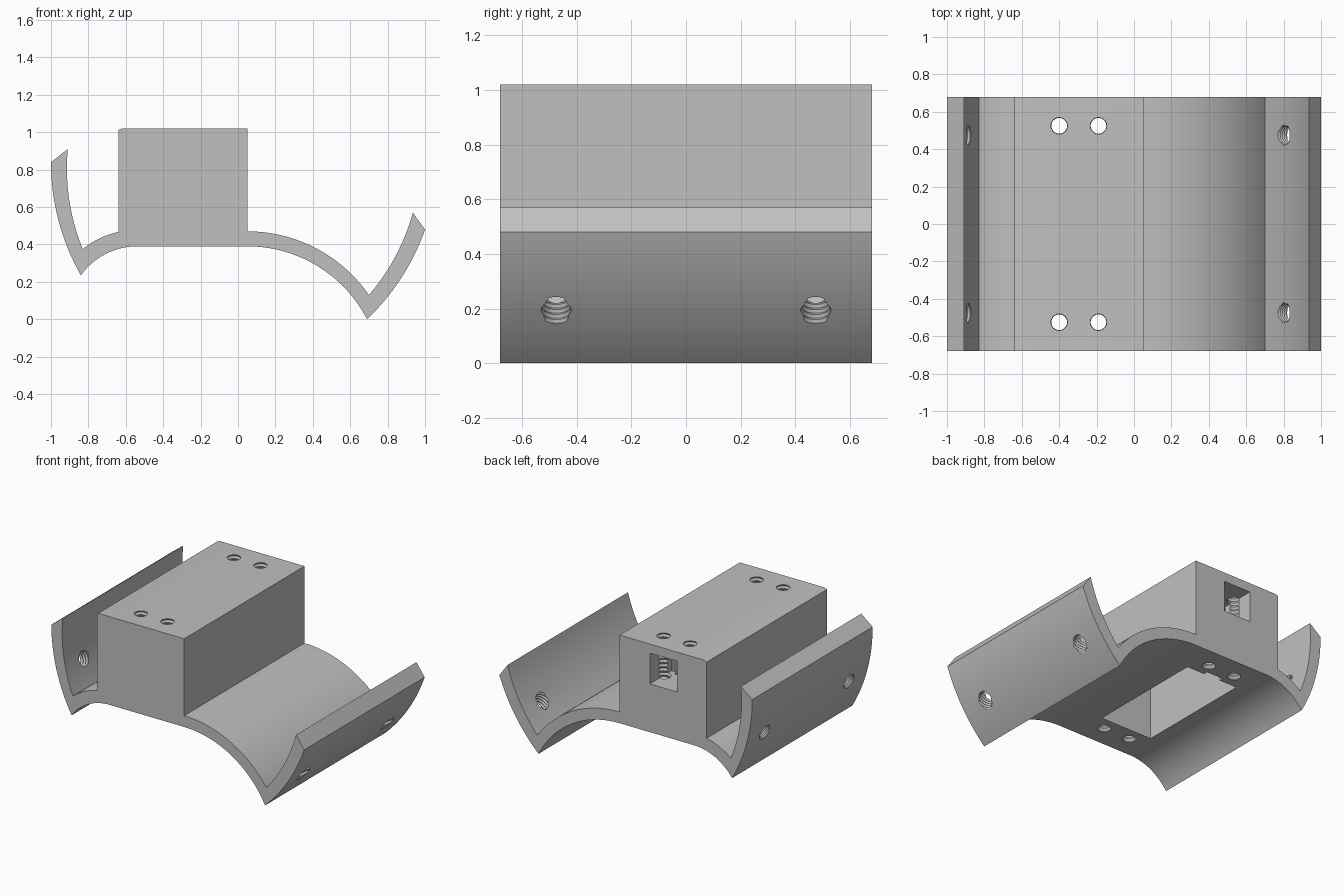
import bpy, bmesh, math
from mathutils import Vector

default = bpy.data.objects.get("Cube")
if default:
    bpy.data.objects.remove(default)

HALF_LENGTH = 0.68

grey = bpy.data.materials.new("light_grey")
grey.use_nodes = True
grey.diffuse_color = (0.53, 0.53, 0.53, 1)
grey.node_tree.nodes["Principled BSDF"].inputs["Base Color"].default_value = (0.53, 0.53, 0.53, 1)


def arc(start, end, radius, steps=16):
    """Points from start to end on a circle whose centre lies right of the path."""
    a, b = Vector(start), Vector(end)
    chord = b - a
    right = Vector((chord.y, -chord.x)).normalized()
    reach = math.sqrt(radius ** 2 - (chord.length / 2) ** 2)
    centre = (a + b) / 2 + right * reach
    first = math.atan2(a.y - centre.y, a.x - centre.x)
    sweep = -2 * math.asin(chord.length / 2 / radius)
    return [(centre.x + radius * math.cos(first + sweep * i / steps),
             centre.y + radius * math.sin(first + sweep * i / steps)) for i in range(steps + 1)]


def make_object(name, bm):
    bmesh.ops.recalc_face_normals(bm, faces=bm.faces)
    mesh = bpy.data.meshes.new(name)
    bm.to_mesh(mesh)
    bm.free()
    mesh.materials.append(grey)
    obj = bpy.data.objects.new(name, mesh)
    bpy.context.collection.objects.link(obj)
    return obj


def box(name, low, high):
    bm = bmesh.new()
    bmesh.ops.create_cube(bm, size=1)
    for v in bm.verts:
        v.co = [lo + (c + 0.5) * (hi - lo) for c, lo, hi in zip(v.co, low, high)]
    return make_object(name, bm)


def thread(name, start, end, outer, inner, pitch, sides=24):
    """Ribbed rod between two points, used to cut a threaded hole."""
    start, end = Vector(start), Vector(end)
    turn = (end - start).to_track_quat('Z', 'Y')
    length = (end - start).length
    count = round(length / pitch) * 2
    bm = bmesh.new()
    rings = []
    for i in range(count + 1):
        r = inner if i % 2 else outer
        rings.append([bm.verts.new(start + turn @ Vector((
            r * math.cos(math.tau * k / sides), r * math.sin(math.tau * k / sides),
            length * i / count))) for k in range(sides)])
    for low, high in zip(rings, rings[1:]):
        for k in range(sides):
            n = (k + 1) % sides
            bm.faces.new((low[k], low[n], high[n], high[k]))
    bm.faces.new(rings[0])
    bm.faces.new(rings[-1])
    return make_object(name, bm)


# Bracket outline: two curved wings, two curved arms and the central block
left_tip, left_keel = (-1.0, 0.84), (-0.84, 0.235)
right_tip, right_keel = (1.0, 0.48), (0.69, 0.0)
outline = arc((-0.83, 0.375), (-0.64, 0.467), 0.45, 10)
outline += [(-0.64, 1.012), (-0.62, 1.02), (0.05, 1.02)]
outline += arc((0.05, 0.47), (0.70, 0.13), 0.79, 28)
outline += arc((0.935, 0.57), (0.70, 0.13), 1.14)[::-1][1:]
outline += arc(right_tip, right_keel, 1.22)
outline += arc((0.05, 0.39), right_keel, 0.72, 28)[::-1][1:]
outline += arc(left_keel, (-0.55, 0.39), 0.37, 14)[::-1]
outline += arc(left_keel, left_tip, 1.22)[1:]
outline += arc((-0.83, 0.375), (-0.91, 0.91), 1.14)[::-1][:-1]

bm = bmesh.new()
front = bm.faces.new([bm.verts.new((x, -HALF_LENGTH, z)) for x, z in outline])
swept = bmesh.ops.extrude_face_region(bm, geom=[front], use_keep_orig=True)
for v in swept["geom"]:
    if isinstance(v, bmesh.types.BMVert):
        v.co.y = HALF_LENGTH
bracket = make_object("bracket", bm)

# Underside pocket with a small notch, and the rear window
cutters = [
    box("pocket_cutter", (-0.50, -0.43, 0.2), (-0.09, 0.43, 0.95)),
    box("notch_cutter", (-0.36, 0.4, 0.2), (-0.23, 0.46, 0.8)),
    box("window_cutter", (-0.405, 0.4, 0.735), (-0.19, 0.8, 0.955)),
]

# Threaded holes through the block and the wings
for side in (-1, 1):
    for x in (-0.40, -0.19):
        cutters.append(thread("block_hole_cutter", (x, side * 0.525, 0.31),
                              (x, side * 0.525, 1.1), 0.05, 0.042, 0.03))
    y = side * 0.475
    for inner, outer in (((0.80, 0.28), (0.848, 0.20)), ((-0.885, 0.55), (-0.953, 0.52))):
        a, b = Vector((inner[0], y, inner[1])), Vector((outer[0], y, outer[1]))
        cutters.append(thread("wing_hole_cutter", a - (b - a), b + (b - a), 0.057, 0.049, 0.022))

bpy.context.view_layer.objects.active = bracket
for cutter in cutters:
    cutter.hide_render = True
    cut = bracket.modifiers.new(cutter.name, 'BOOLEAN')
    cut.operation = 'DIFFERENCE'
    cut.solver = 'EXACT'
    cut.object = cutter
    bpy.ops.object.modifier_apply(modifier=cut.name)
    bpy.data.objects.remove(cutter)

# Smooth curves, crisp corners
bpy.ops.object.select_all(action='DESELECT')
bracket.select_set(True)
bpy.ops.object.shade_smooth_by_angle(angle=math.radians(25))
